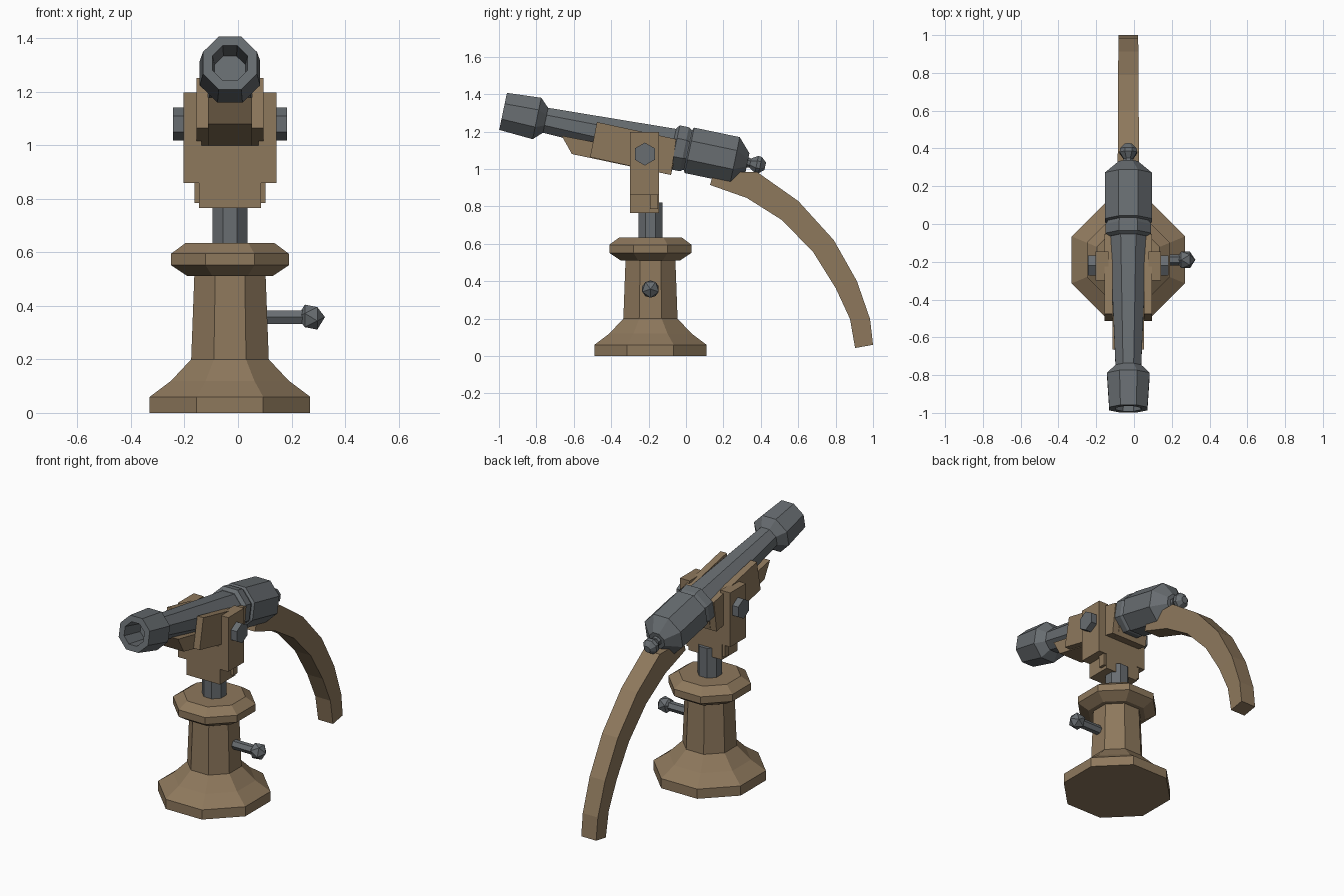
import bpy, bmesh, math
from mathutils import Matrix, Vector

if "Cube" in bpy.data.objects:
    bpy.data.objects.remove(bpy.data.objects["Cube"])

CX = -0.03       # lateral centre of the gun
PY = -0.19       # pedestal centre
TILT = math.radians(11.8)


def material(name, rgb):
    m = bpy.data.materials.new(name)
    m.use_nodes = True
    m.diffuse_color = (*rgb, 1)
    m.node_tree.nodes["Principled BSDF"].inputs["Base Color"].default_value = (*rgb, 1)
    return m


wood = material("brown wood", (0.27, 0.188, 0.108))
iron = material("grey iron", (0.138, 0.153, 0.165))


def finish(bm, name, mat):
    bmesh.ops.recalc_face_normals(bm, faces=bm.faces)
    me = bpy.data.meshes.new(name)
    bm.to_mesh(me)
    bm.free()
    me.materials.append(mat)
    ob = bpy.data.objects.new(name, me)
    bpy.context.collection.objects.link(ob)
    return ob


def lathe(name, mat, profile, matrix, sides=8, flat_front=True):
    """Profile of (distance along axis, apothem), with both ends capped."""
    bm = bmesh.new()
    step = math.tau / sides
    shift = step / 2 if flat_front else 0
    rings = []
    for h, apothem in profile:
        r = apothem / math.cos(step / 2)
        rings.append([bm.verts.new(matrix @ Vector((r * math.cos(i * step + shift),
                                                    r * math.sin(i * step + shift), h)))
                      for i in range(sides)])
    for a, b in zip(rings, rings[1:]):
        for i in range(sides):
            j = (i + 1) % sides
            bm.faces.new((a[i], a[j], b[j], b[i]))
    bm.faces.new(rings[0])
    bm.faces.new(rings[-1])
    return finish(bm, name, mat)


def box(name, mat, x, y, z):
    bm = bmesh.new()
    bmesh.ops.create_cube(bm, size=1)
    for v in bm.verts:
        v.co = [lo + (c + 0.5) * (hi - lo) for c, (lo, hi) in zip(v.co, (x, y, z))]
    return finish(bm, name, mat)


def slab(name, mat, outline, x0, x1):
    """Side outline of (y, z) points extruded across x."""
    bm = bmesh.new()
    a, b = [[bm.verts.new((x, y, z)) for y, z in outline] for x in (x0, x1)]
    n = len(outline)
    for i in range(n):
        j = (i + 1) % n
        bm.faces.new((a[i], a[j], b[j], b[i]))
    bm.faces.new(a)
    bm.faces.new(b)
    return finish(bm, name, mat)


# Pedestal and swivel post
stand = Matrix.Translation((CX, PY, 0))
lathe("pedestal", wood, [(0, .30), (.06, .30), (.12, .22), (.2, .145), (.52, .133)], stand)
lathe("pedestal_collar", wood, [(.512, .16), (.552, .22), (.595, .22), (.635, .166)], stand)
lathe("swivel_post", iron, [(.6, .065), (.82, .065)], stand)

# Locking handle on the left of the pedestal
sideways = Matrix.Rotation(math.pi / 2, 4, 'Y')
lathe("handle_rod", iron, [(.1, .025), (.25, .025)],
      Matrix.Translation((0, PY, .358)) @ sideways, 6)
bm = bmesh.new()
bmesh.ops.create_icosphere(bm, subdivisions=1, radius=.052,
                           matrix=Matrix.Translation((.273, PY, .358)) @ sideways)
finish(bm, "handle_knob", iron)

# Yoke
yoke_y = (-.30, -.145)
for side, s in (("left", 1), ("right", -1)):
    xs = sorted((CX + s * .106, CX + s * .173))
    box(side + "_yoke_arm", wood, xs, yoke_y, (.86, 1.197))
    xs = sorted((CX + s * .11, CX + s * .133))
    box(side + "_yoke_tab", wood, xs, (-.192, -.15), (.785, .86))
box("yoke_crossbar", wood, (CX - .106, CX + .106), yoke_y, (.86, 1.0))
box("yoke_foot", wood, (CX - .116, CX + .116), yoke_y, (.765, .86))
lathe("trunnion", iron, [(-.213, .053), (.213, .053)],
      Matrix.Translation((CX, -.22, 1.08)) @ sideways, 6, False)

# Cradle under the barrel
slab("cradle_floor", wood, [(-.665, 1.178), (-.61, 1.08), (-.08, .968), (-.06, 1.06)],
     CX - .083, CX + .083)
plate = [(-.476, 1.251), (-.513, 1.064), (-.08, .968), (-.053, 1.16)]
for side, s in (("left", 1), ("right", -1)):
    slab(side + "_cradle_plate", wood, plate, CX + s * .083, CX + s * .125)

# Barrel, bored from the muzzle
aim = Matrix.Translation((CX, -.978, 1.308)) @ Matrix.Rotation(-math.pi / 2 - TILT, 4, 'X')
lathe("barrel", iron, [(.15, .058), (0, .066), (0, .101), (.185, .113), (.232, .068),
                       (.935, .098)], aim)
lathe("barrel_band", iron, [(.925, .10), (.94, .12), (.99, .12), (1.005, .11),
                            (1.02, .11)], aim)
lathe("breech", iron, [(1.01, .11), (1.018, .124), (1.267, .124), (1.335, .05)], aim)
lathe("breech_knob", iron, [(1.32, .032), (1.35, .025), (1.385, .046), (1.405, .044),
                            (1.432, .02)], aim)

# Curved tiller handle
outer = [(.15, .985), (.38, .984), (.6, .829), (.79, .62), (.914, .40), (.984, .198), (1.0, .06)]
inner = [(.128, .915), (.326, .845), (.513, .727), (.68, .556), (.80, .364), (.877, .198),
         (.904, .043)]
bm = bmesh.new()
rings = []
for i, (o, n) in enumerate(zip(outer, inner)):
    w = .057 - .001 * i
    rings.append([bm.verts.new((CX + s * w, *p)) for s, p in
                  ((-1, o), (1, o), (1, n), (-1, n))])
for a, b in zip(rings, rings[1:]):
    for i in range(4):
        bm.faces.new((a[i], a[(i + 1) % 4], b[(i + 1) % 4], b[i]))
bm.faces.new(rings[0])
bm.faces.new(rings[-1])
finish(bm, "tiller", wood)
